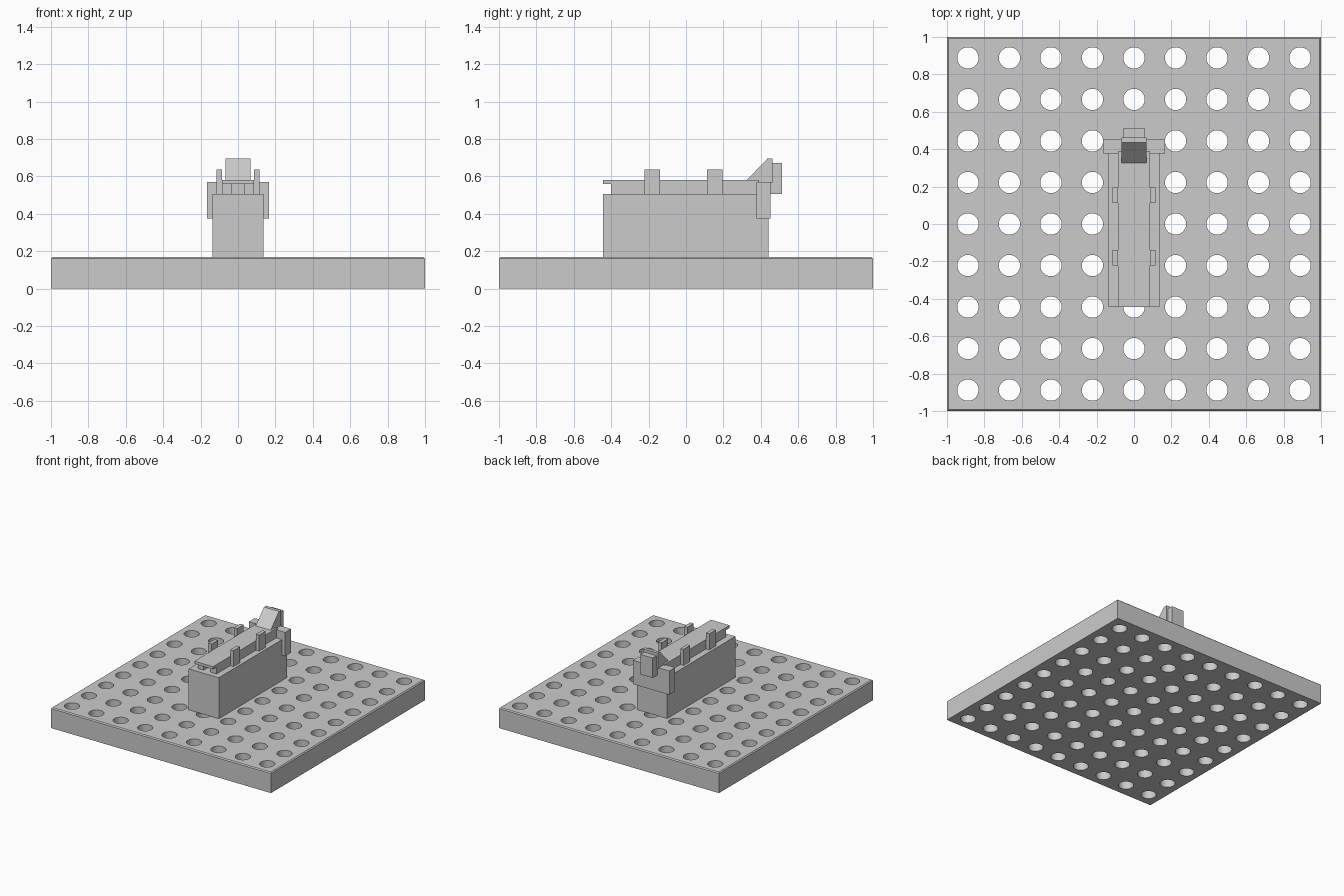
import bpy, bmesh
from mathutils import Matrix

if "Cube" in bpy.data.objects:
    bpy.data.objects.remove(bpy.data.objects["Cube"])


def finish(name, bm):
    bmesh.ops.recalc_face_normals(bm, faces=bm.faces[:])
    mesh = bpy.data.meshes.new(name)
    bm.to_mesh(mesh)
    bm.free()
    obj = bpy.data.objects.new(name, mesh)
    bpy.context.collection.objects.link(obj)
    return obj


def box_mesh(x0, x1, y0, y1, z0, z1):
    bm = bmesh.new()
    bmesh.ops.create_cube(bm, size=1)
    for v in bm.verts:
        v.co.x = x1 if v.co.x > 0 else x0
        v.co.y = y1 if v.co.y > 0 else y0
        v.co.z = z1 if v.co.z > 0 else z0
    return bm


def box(name, *limits):
    return finish(name, box_mesh(*limits))


def side_profile(name, points, half_width):
    """Extrude a (y, z) outline across x."""
    bm = bmesh.new()
    face = bm.faces.new([bm.verts.new((-half_width, y, z)) for y, z in points])
    out = bmesh.ops.extrude_face_region(bm, geom=[face])
    moved = [g for g in out["geom"] if isinstance(g, bmesh.types.BMVert)]
    bmesh.ops.translate(bm, verts=moved, vec=(2 * half_width, 0, 0))
    return finish(name, bm)


# Base plate with a fine bevel around its top edge
PLATE_TOP = 0.168
bm = box_mesh(-1, 1, -1, 1, 0, PLATE_TOP)
top_edges = [e for e in bm.edges if all(v.co.z > 0.1 for v in e.verts)]
bmesh.ops.bevel(bm, geom=top_edges, offset=0.008, segments=1, affect='EDGES')
plate = finish("perforated_plate", bm)

# Nine by nine grid of through holes
bm = bmesh.new()
for i in range(9):
    for j in range(9):
        place = Matrix.Translation(((i - 4) * 0.222, (j - 4) * 0.222, 0.08))
        bmesh.ops.create_cone(bm, cap_ends=True, segments=32, radius1=0.057,
                              radius2=0.057, depth=0.4, matrix=place)
cutter = finish("hole_cutter", bm)
cutter.hide_render = True
mod = plate.modifiers.new("holes", 'BOOLEAN')
mod.object = cutter
mod.operation = 'DIFFERENCE'
mod.solver = 'EXACT'
bpy.context.view_layer.objects.active = plate
plate.select_set(True)
bpy.ops.object.modifier_apply(modifier=mod.name)
bpy.data.objects.remove(cutter, do_unlink=True)
bpy.ops.object.shade_smooth_by_angle()

# Main block
box("body", -0.137, 0.137, -0.445, 0.44, PLATE_TOP, 0.505)

# Top slide carried on two rails, held between guide posts
box("slide", -0.085, 0.085, -0.445, 0.39, 0.56, 0.582)
for side, s in (("left", -1), ("right", 1)):
    xs = sorted((s * 0.032, s * 0.085))
    box(f"rail_{side}", *xs, -0.40, 0.38, 0.505, 0.56)
    xs = sorted((s * 0.085, s * 0.115))
    for row, y in (("front", -0.18), ("back", 0.153)):
        box(f"post_{row}_{side}", *xs, y - 0.042, y + 0.042, 0.505, 0.637)

# Back clip gripping the end of the body
box("back_clip", -0.165, 0.165, 0.377, 0.453, 0.375, 0.571)

# Ramp sight and the block behind it
side_profile("ramp", [(0.32, 0.575), (0.435, 0.695), (0.463, 0.695),
                      (0.463, 0.565), (0.385, 0.565)], 0.068)
box("rear_block", -0.056, 0.056, 0.453, 0.512, 0.507, 0.671)
